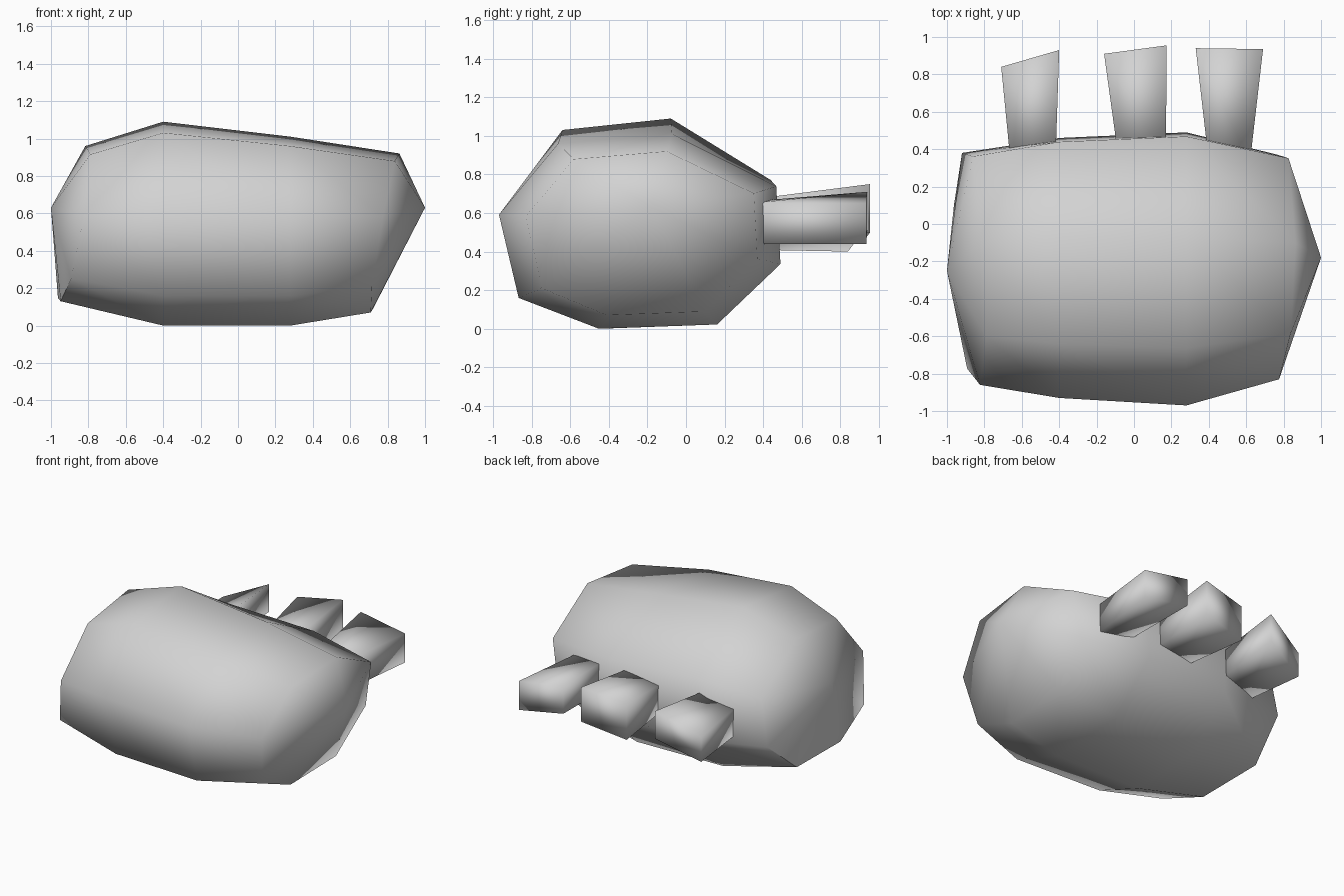
import bpy, bmesh, math

if "Cube" in bpy.data.objects:
    bpy.data.objects.remove(bpy.data.objects["Cube"], do_unlink=True)

grey = bpy.data.materials.new("plain grey")
grey.use_nodes = True
colour = (0.65, 0.65, 0.65, 1)
grey.diffuse_color = colour
grey.node_tree.nodes["Principled BSDF"].inputs["Base Color"].default_value = colour

MID_Y, MID_Z = -0.24, 0.55


def finish(name, bm, angle):
    """Turn a bmesh into a smooth shaded grey object."""
    bmesh.ops.recalc_face_normals(bm, faces=bm.faces)
    mesh = bpy.data.meshes.new(name)
    bm.to_mesh(mesh)
    bm.free()
    mesh.materials.append(grey)
    obj = bpy.data.objects.new(name, mesh)
    bpy.context.collection.objects.link(obj)
    bpy.ops.object.select_all(action='DESELECT')
    obj.select_set(True)
    bpy.context.view_layer.objects.active = obj
    bpy.ops.object.shade_smooth_by_angle(angle=math.radians(angle))


def bridge(bm, a, b):
    """Join two equal loops of vertices with quads."""
    n = len(a)
    for i in range(n):
        j = (i + 1) % n
        bm.faces.new((a[i], a[j], b[j], b[i]))


# Foot body: an octagonal profile lofted from side to side
profile = [(-1, .09), (-.86, -.71), (-.29, -1), (.55, -.96),
           (1, -.39), (.97, .41), (.23, 1), (-.58, .89)]
# x, tilt, front slant, front y, back y, top z, bottom z
stations = [(-.89, .18, .06, -.86, .38, .96, .13),
            (-.4, 0, 0, -.93, .46, 1.09, 0),
            (.28, 0, 0, -.97, .49, 1.01, 0),
            (.8, .17, -.03, -.83, .37, .92, .07)]
bm = bmesh.new()
rings = []
for x, tilt, slant, front, back, top, bottom in stations:
    ring = []
    for u, v in profile:
        y = MID_Y + abs(u) * ((back if u > 0 else front) - MID_Y)
        z = MID_Z + abs(v) * ((top if v > 0 else bottom) - MID_Z)
        shift = tilt * (z - MID_Z) + slant * max(0, -u)
        ring.append(bm.verts.new((x + shift, y, z)))
    rings.append(ring)
for a, b in zip(rings, rings[1:]):
    bridge(bm, a, b)
for ring, tip in ((rings[0], (-1, -.25, .63)), (rings[-1], (1, -.18, .63))):
    apex = bm.verts.new(tip)
    for i in range(len(ring)):
        bm.faces.new((ring[i - 1], ring[i], apex))
finish("foot_body", bm, 70)


# Toes: flaring, twisted blocks
def toe(name, base, tip):
    """base and tip each hold a right and a left edge: (x, y, low z, high z)."""
    bm = bmesh.new()
    loops = []
    for (xr, yr, low_r, high_r), (xl, yl, low_l, high_l) in (base, tip):
        corners = ((xr, yr, low_r), (xl, yl, low_l),
                   (xl, yl, high_l), (xr, yr, high_r))
        loops.append([bm.verts.new(c) for c in corners])
    bridge(bm, *loops)
    for loop in loops:
        bm.faces.new(loop)
    finish(name, bm, 180)


toe("right_toe", ((-.66, .33, .41, .61), (-.42, .33, .46, .66)),
    ((-.71, .84, .40, .58), (-.40, .93, .52, .72)))
toe("middle_toe", ((-.08, .33, .44, .63), (.17, .33, .47, .67)),
    ((-.16, .91, .44, .70), (.175, .955, .50, .75)))
toe("left_toe", ((.40, .33, .45, .66), (.62, .33, .44, .65)),
    ((.33, .94, .51, .71), (.69, .935, .44, .65)))
